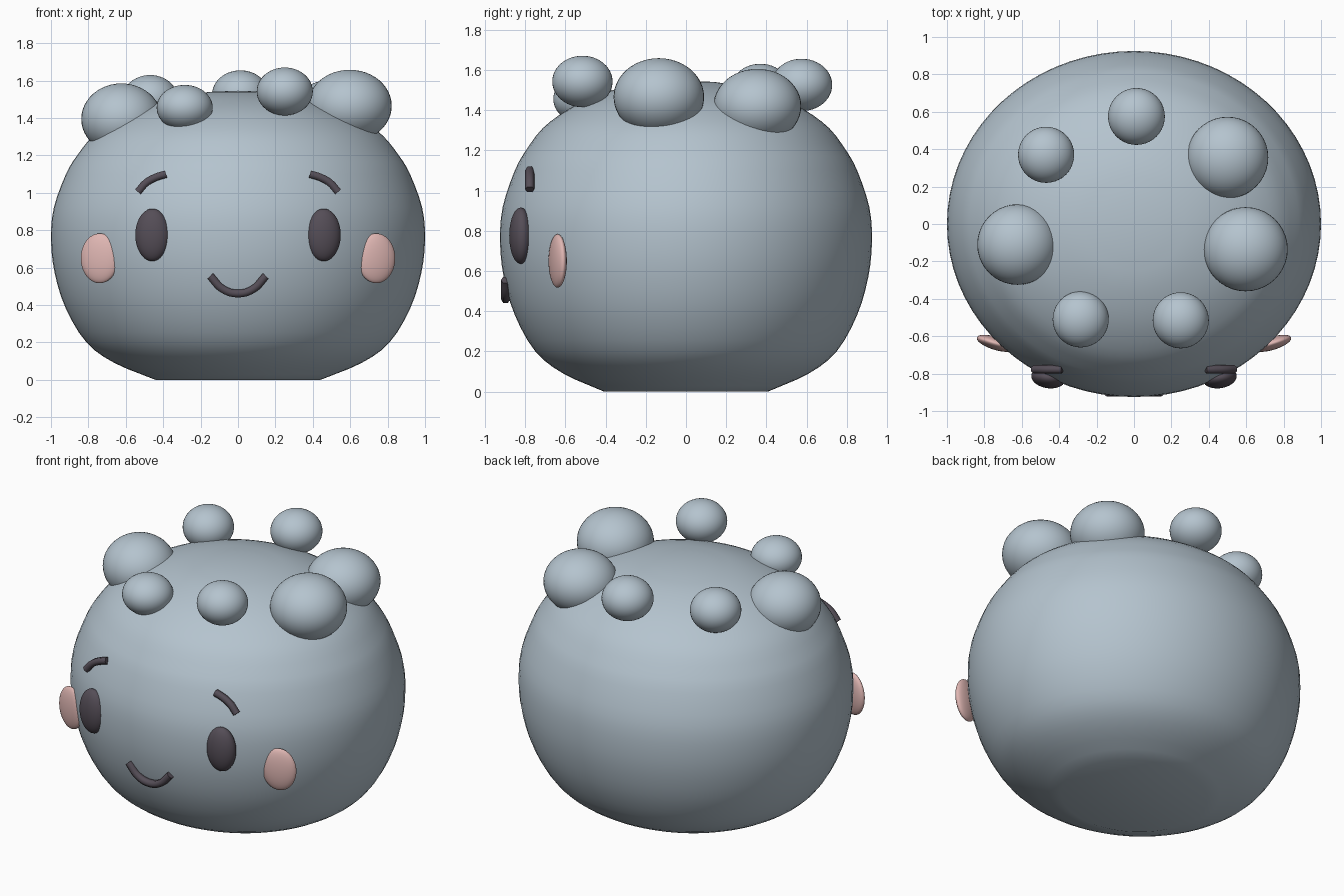
import bpy, bmesh, math
from mathutils import Vector

cube = bpy.data.objects.get("Cube")
if cube:
    bpy.data.objects.remove(cube, do_unlink=True)


def material(name, rgb):
    m = bpy.data.materials.new(name)
    m.use_nodes = True
    m.diffuse_color = (*rgb, 1)
    m.node_tree.nodes["Principled BSDF"].inputs["Base Color"].default_value = (*rgb, 1)
    return m


SKIN = material("soft blue grey", (0.46, 0.55, 0.62))
DARK = material("dark plum", (0.09, 0.075, 0.095))
PINK = material("blush pink", (0.74, 0.47, 0.45))


def smooth(obj):
    bpy.ops.object.select_all(action="DESELECT")
    obj.select_set(True)
    bpy.context.view_layer.objects.active = obj
    bpy.ops.object.shade_smooth_by_angle(angle=math.radians(35))


def ellipsoid(name, centre, radii, mat, turn=0):
    bpy.ops.mesh.primitive_uv_sphere_add(segments=40, ring_count=24, location=centre,
                                         rotation=(0, 0, turn))
    obj = bpy.context.object
    obj.name = name
    obj.scale = radii
    obj.data.materials.append(mat)
    smooth(obj)


def tube(name, points, y, radius):
    curve = bpy.data.curves.new(name, "CURVE")
    curve.dimensions = "3D"
    curve.bevel_depth = radius
    curve.bevel_resolution = 1
    curve.use_fill_caps = True
    curve.resolution_u = 6
    line = curve.splines.new("BEZIER")
    line.bezier_points.add(len(points) - 1)
    for p, (x, z) in zip(line.bezier_points, points):
        p.co = (x, y, z)
        p.handle_left_type = p.handle_right_type = "AUTO"
    curve.materials.append(DARK)
    bpy.context.collection.objects.link(bpy.data.objects.new(name, curve))


def spline(points, steps):
    """Smooth path through the points."""
    pts = [Vector(p) for p in points]
    pts = [2 * pts[0] - pts[1]] + pts + [2 * pts[-1] - pts[-2]]
    path = []
    for a, b, c, d in zip(pts, pts[1:], pts[2:], pts[3:]):
        for i in range(steps):
            t = i / steps
            path.append(0.5 * (2 * b + (c - a) * t + (2 * a - 5 * b + 4 * c - d) * t ** 2
                               + (3 * b - a - 3 * c + d) * t ** 3))
    return path + [pts[-2]]


# Body: round profile turned about z, a little shallower than wide
profile = [(0.44, 0), (0.66, 0.09), (0.81, 0.2), (0.92, 0.38), (0.98, 0.57), (1, 0.75),
           (0.985, 0.92), (0.92, 1.1), (0.86, 1.2), (0.77, 1.31), (0.64, 1.4),
           (0.5, 1.465), (0.33, 1.515), (0.15, 1.54)]
SIDES = 72
bm = bmesh.new()
rings = []
for r, z in spline(profile, 3):
    rings.append([bm.verts.new((r * math.cos(a), 0.925 * r * math.sin(a), z))
                  for a in (2 * math.pi * i / SIDES for i in range(SIDES))])
for low, high in zip(rings, rings[1:]):
    for i in range(SIDES):
        j = (i + 1) % SIDES
        bm.faces.new((low[i], low[j], high[j], high[i]))
bm.faces.new(rings[0][::-1])
crown = bm.verts.new((0, 0, 1.546))
for i in range(SIDES):
    bm.faces.new((rings[-1][i], rings[-1][(i + 1) % SIDES], crown))
mesh = bpy.data.meshes.new("body")
bm.to_mesh(mesh)
bm.free()
mesh.materials.append(SKIN)
body = bpy.data.objects.new("body", mesh)
bpy.context.collection.objects.link(body)
smooth(body)

# Ring of round bumps on the head: x, y, z, width radius, height radius
bumps = [(0.013, 0.575, 1.525, 0.152, 0.13), (-0.47, 0.37, 1.5, 0.15, 0.13),
         (0.5, 0.355, 1.42, 0.218, 0.185), (0.597, -0.135, 1.465, 0.225, 0.193),
         (-0.623, -0.11, 1.395, 0.215, 0.19), (-0.285, -0.51, 1.455, 0.15, 0.122),
         (0.25, -0.515, 1.542, 0.15, 0.128)]
for n, (x, y, z, r, h) in enumerate(bumps, 1):
    ellipsoid(f"head_bump_{n}", (x, y, z), (r, r, h), SKIN)

# Face, mirrored left and right
for side, s in (("left", 1), ("right", -1)):
    ellipsoid(f"{side}_eye", (s * 0.458, -0.822, 0.775), (0.092, 0.056, 0.14), DARK, s * 0.15)
    ellipsoid(f"{side}_cheek", (s * 0.74, -0.638, 0.65), (0.105, 0.035, 0.133), PINK, s * 0.3)
    tube(f"{side}_eyebrow", [(s * x, z) for x, z in
                             ((0.385, 1.1), (0.435, 1.085), (0.49, 1.055), (0.535, 1.005))],
         -0.777, 0.023)
tube("mouth", [(-0.148, 0.555), (-0.08, 0.485), (0, 0.462), (0.08, 0.485), (0.148, 0.555)],
     -0.897, 0.024)
